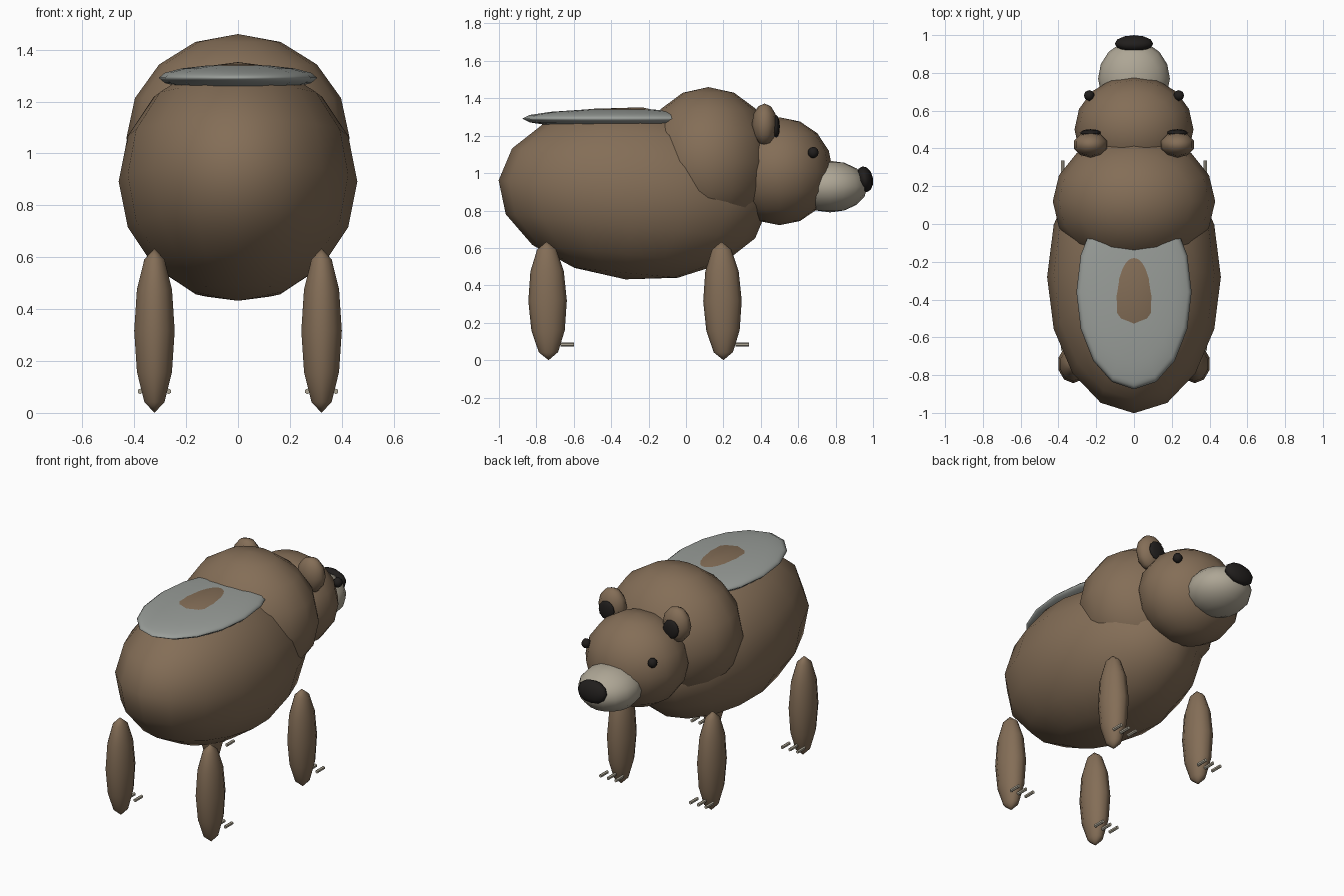
import bpy
from math import radians

if "Cube" in bpy.data.objects:
    bpy.data.objects.remove(bpy.data.objects["Cube"])


def material(name, color):
    m = bpy.data.materials.new(name)
    m.diffuse_color = (*color, 1)
    m.use_nodes = True
    m.node_tree.nodes["Principled BSDF"].inputs["Base Color"].default_value = m.diffuse_color
    return m


BROWN = material("brown_fur", (0.23, 0.155, 0.095))
CREAM = material("cream", (0.42, 0.38, 0.30))
SILVER = material("silver_fur", (0.32, 0.34, 0.32))
BLACK = material("black", (0.015, 0.013, 0.012))


def finish(name, loc, size, mat, tilt, smooth):
    ob = bpy.context.object
    ob.name = name
    ob.location = loc
    ob.scale = size
    ob.rotation_euler = (radians(tilt), 0, 0)
    ob.data.materials.append(mat)
    if smooth:
        bpy.ops.object.shade_smooth()
    return ob


def blob(name, loc, radii, mat, segs=16, rings=8, tilt=0):
    bpy.ops.mesh.primitive_uv_sphere_add(segments=segs, ring_count=rings, radius=1)
    return finish(name, loc, radii, mat, tilt, True)


# Torso, shoulder hump and silver back patch
blob("body", (0, -0.28, 0.892), (0.46, 0.725, 0.462), BROWN, tilt=-5.5)
blob("shoulder_hump", (0, 0.12, 1.06), (0.43, 0.36, 0.40), BROWN)
blob("back_patch", (0, -0.36, 1.291), (0.305, 0.515, 0.052), SILVER)

# Head, muzzle and nose
blob("head", (0, 0.50, 1.01), (0.315, 0.285, 0.288), BROWN)
blob("muzzle", (0, 0.77, 0.928), (0.19, 0.20, 0.138), CREAM)
blob("nose", (0, 0.955, 0.967), (0.102, 0.045, 0.07), BLACK, 12, 6, 10)

# Mirrored parts
for side, s in (("left", -1), ("right", 1)):
    blob(f"{side}_eye", (s * 0.237, 0.68, 1.11), (0.029, 0.029, 0.03), BLACK, 8, 6)
    blob(f"{side}_ear", (s * 0.23, 0.42, 1.26), (0.092, 0.068, 0.112), BROWN, 10, 6)
    blob(f"{side}_inner_ear", (s * 0.23, 0.482, 1.25), (0.055, 0.02, 0.06), BLACK, 10, 6)

    # Legs with three claws each
    for end, y in (("front", 0.195), ("rear", -0.74)):
        blob(f"{end}_{side}_leg", (s * 0.322, y, 0.317), (0.082, 0.103, 0.317), BROWN, 10, 6, 1)
        for i in (-1, 0, 1):
            bpy.ops.mesh.primitive_cylinder_add(vertices=6, radius=1, depth=2)
            finish(f"{end}_{side}_claw", (s * 0.322 + i * 0.055, y + 0.105, 0.083),
                   (0.01, 0.011, 0.036), CREAM, -90, False)
